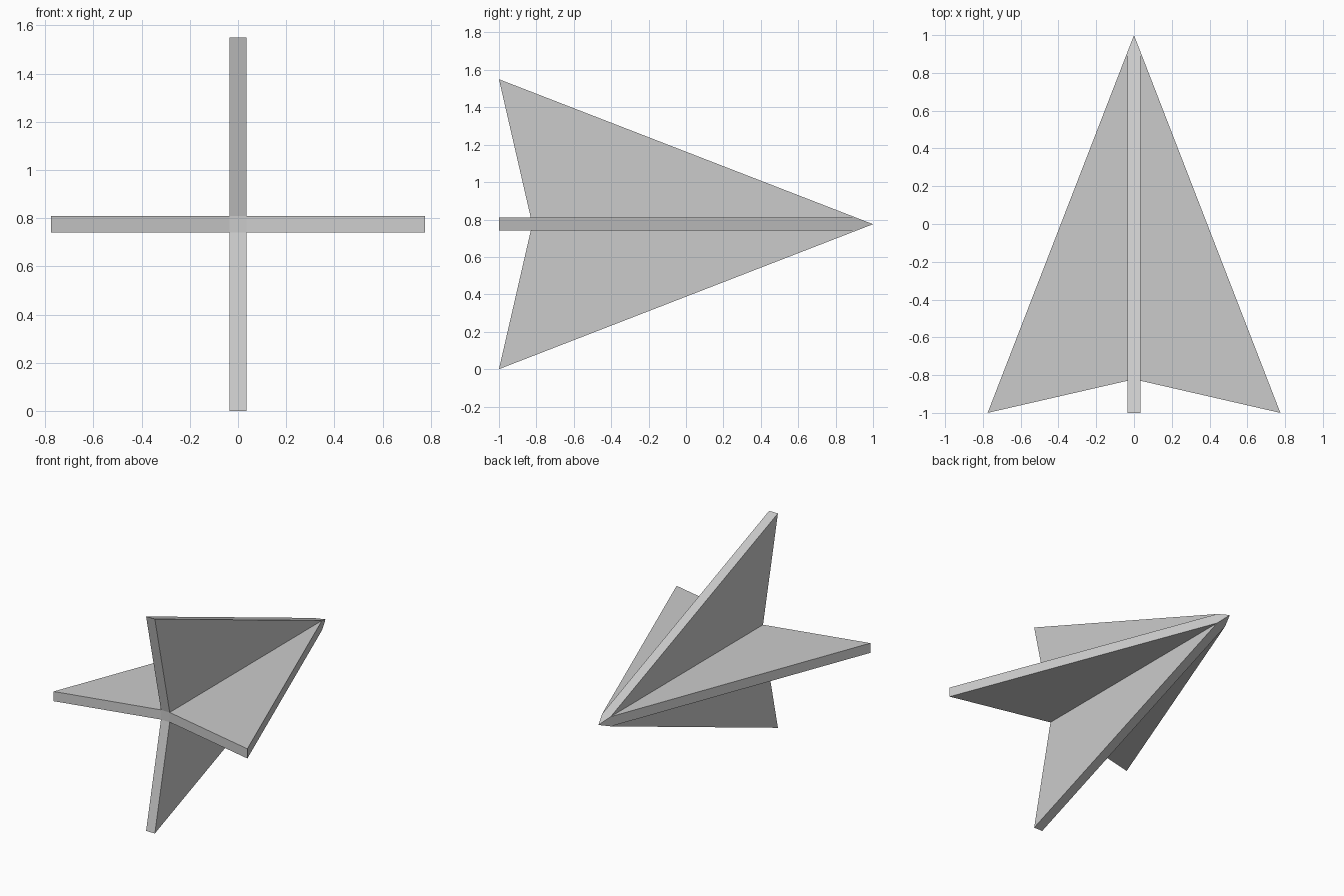
import bpy
import bmesh
from math import pi
from mathutils import Matrix, Vector

cube = bpy.data.objects.get("Cube")
if cube:
    bpy.data.objects.remove(cube, do_unlink=True)

SPAN = 0.775      # centre line to fin tip
HALF = 0.035      # half the fin thickness
NOTCH = -0.83     # rear of the core
SHOULDER = 1 - 2 * HALF / SPAN   # where the core starts tapering to the nose

grey = bpy.data.materials.new("light_grey")
grey.use_nodes = True
colour = (0.6, 0.6, 0.6, 1)
grey.diffuse_color = colour
grey.node_tree.nodes["Principled BSDF"].inputs["Base Color"].default_value = colour

bm = bmesh.new()


def add_fin(turn):
    """One swept fin with its side of the nose, turned about the long axis."""
    def vert(x, y, z):
        return bm.verts.new(turn @ Vector((x, y, z)))

    nose = vert(0, 1, 0)
    root, tip, front = [
        [vert(side * HALF, y, z) for side in (-1, 1)]
        for y, z in ((NOTCH, HALF), (-1, SPAN), (SHOULDER, HALF))
    ]
    bm.faces.new((tip[0], tip[1], front[1], nose, front[0]))   # leading edge
    bm.faces.new((root[0], root[1], tip[1], tip[0]))           # trailing edge
    for i in (0, 1):                                           # broad sides
        bm.faces.new((root[i], tip[i], front[i]))
    return root[0]


# four fins, closed at the rear by the square end of the core
corners = [add_fin(Matrix.Rotation(i * pi / 2, 3, 'Y')) for i in range(4)]
bm.faces.new(corners)
bmesh.ops.remove_doubles(bm, verts=bm.verts[:], dist=0.0001)
bmesh.ops.recalc_face_normals(bm, faces=bm.faces[:])
bmesh.ops.translate(bm, verts=bm.verts[:], vec=(0, 0, SPAN))

mesh = bpy.data.meshes.new("crossed_fins")
bm.to_mesh(mesh)
bm.free()
mesh.materials.append(grey)
dart = bpy.data.objects.new("crossed_fins", mesh)
bpy.context.collection.objects.link(dart)
